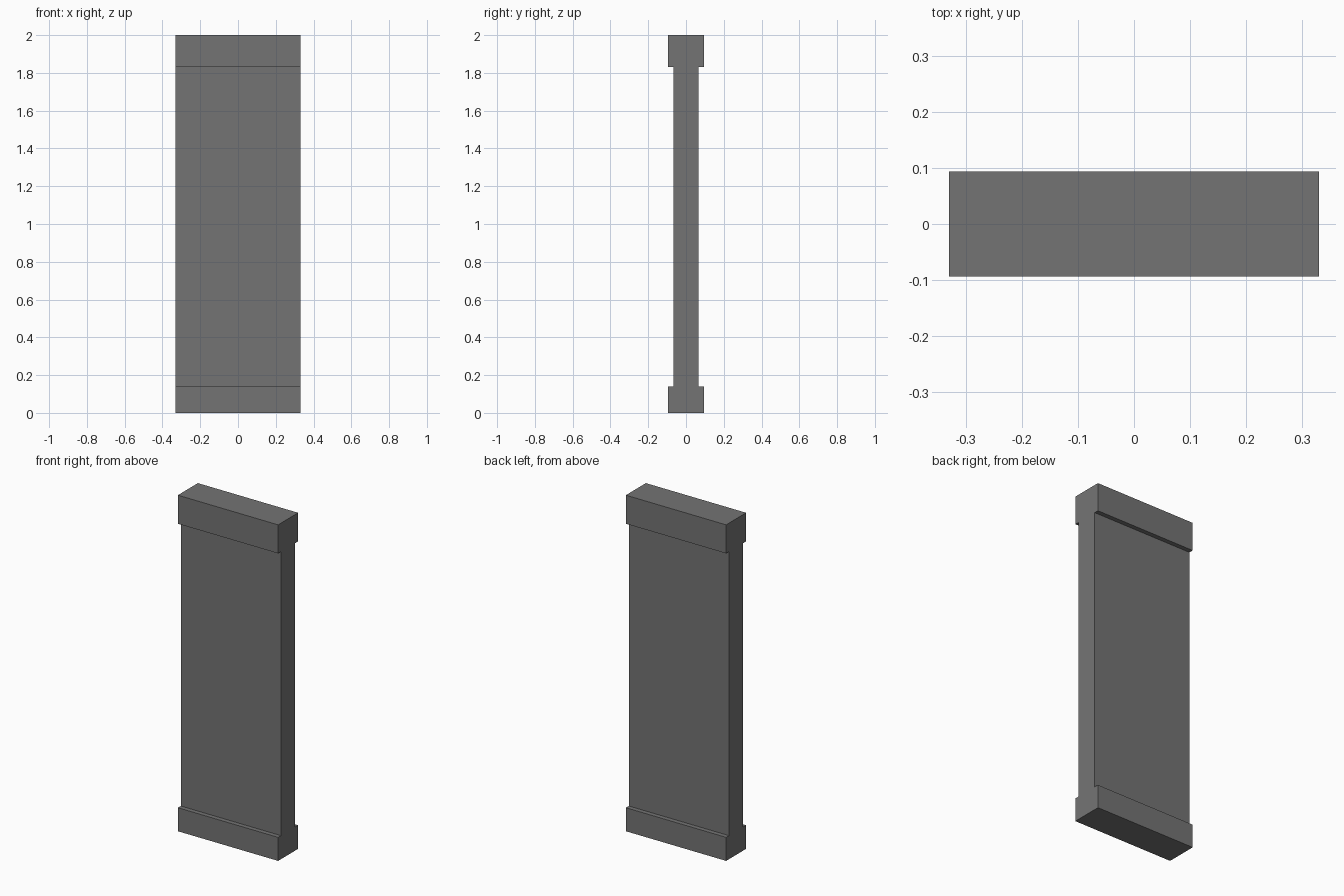
import bpy
import bmesh

cube = bpy.data.objects.get("Cube")
if cube:
    bpy.data.objects.remove(cube, do_unlink=True)

HALF_WIDTH = 0.33
CAP_Y, PANEL_Y = 0.094, 0.067
BASE_TOP, CAP_BOTTOM, HEIGHT = 0.14, 1.83, 2.0

# Plain grey stone
grey = bpy.data.materials.new("grey_stone")
grey.use_nodes = True
colour = (0.175, 0.175, 0.175, 1)
grey.diffuse_color = colour
bsdf = grey.node_tree.nodes["Principled BSDF"]
bsdf.inputs["Base Color"].default_value = colour
bsdf.inputs["Roughness"].default_value = 0.9

# Half profile (y, z): base, slab and cap; mirrored for the other face
half = [(CAP_Y, 0), (CAP_Y, BASE_TOP), (PANEL_Y, BASE_TOP),
        (PANEL_Y, CAP_BOTTOM), (CAP_Y, CAP_BOTTOM), (CAP_Y, HEIGHT)]
profile = half + [(-y, z) for y, z in reversed(half)]

# Wall section: the profile swept across the width
bm = bmesh.new()
end = bm.faces.new([bm.verts.new((-HALF_WIDTH, y, z)) for y, z in profile])
swept = bmesh.ops.extrude_face_region(bm, geom=[end], use_keep_orig=True)
verts = [v for v in swept["geom"] if isinstance(v, bmesh.types.BMVert)]
bmesh.ops.translate(bm, verts=verts, vec=(2 * HALF_WIDTH, 0, 0))
bmesh.ops.recalc_face_normals(bm, faces=bm.faces)

mesh = bpy.data.meshes.new("wall_panel")
bm.to_mesh(mesh)
bm.free()
mesh.materials.append(grey)
wall = bpy.data.objects.new("wall_panel", mesh)
bpy.context.collection.objects.link(wall)
